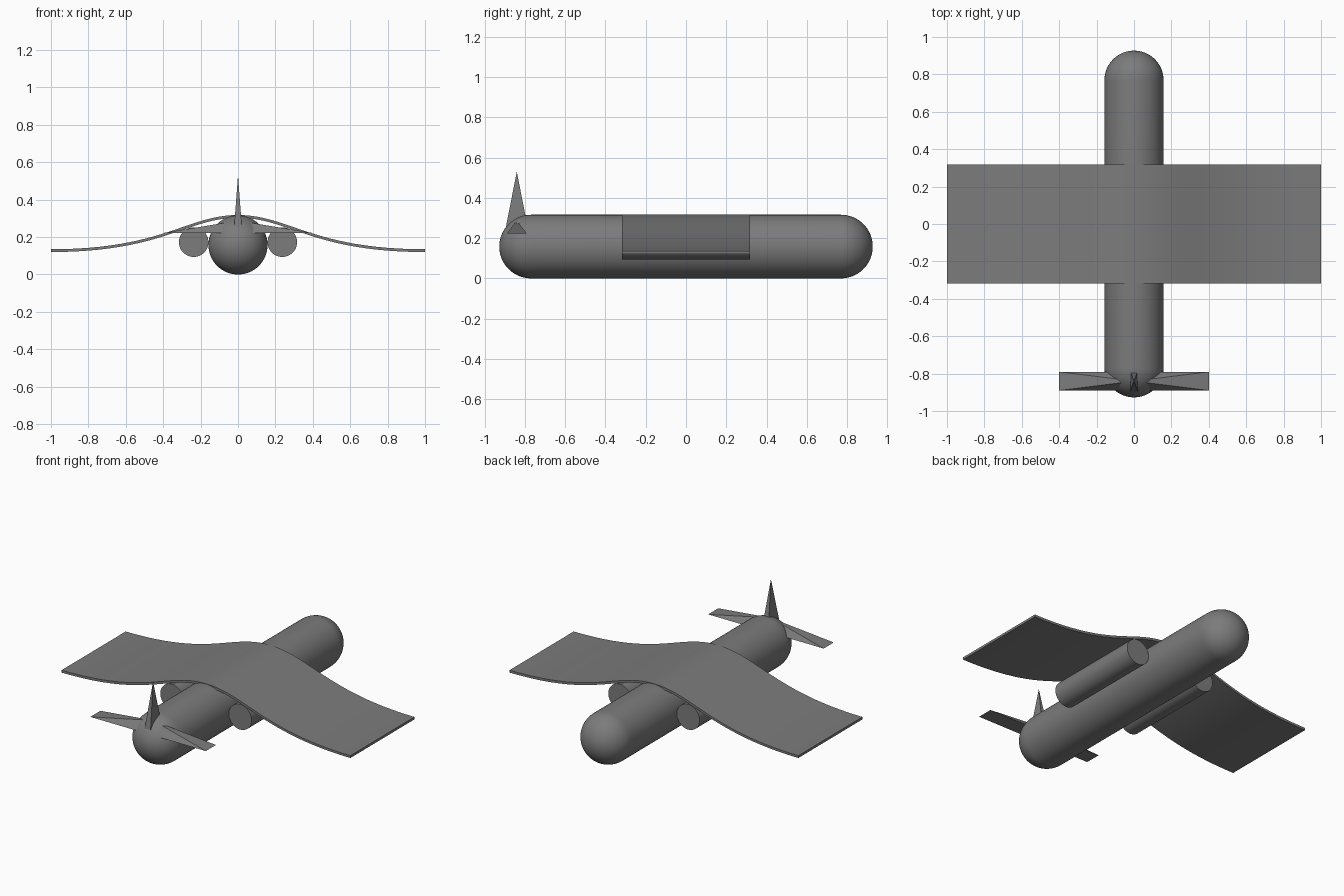
import bpy, bmesh, math
from mathutils import Vector

if "Cube" in bpy.data.objects:
    bpy.data.objects.remove(bpy.data.objects["Cube"])

grey = bpy.data.materials.new("mid_grey")
grey.diffuse_color = (0.2, 0.2, 0.2, 1)
grey.use_nodes = True
grey.node_tree.nodes["Principled BSDF"].inputs["Base Color"].default_value = grey.diffuse_color


def finish(bm, name, smooth=True):
    bmesh.ops.recalc_face_normals(bm, faces=bm.faces)
    mesh = bpy.data.meshes.new(name)
    bm.to_mesh(mesh)
    bm.free()
    mesh.materials.append(grey)
    ob = bpy.data.objects.new(name, mesh)
    bpy.context.collection.objects.link(ob)
    if smooth:
        bpy.ops.object.select_all(action='DESELECT')
        ob.select_set(True)
        bpy.context.view_layer.objects.active = ob
        bpy.ops.object.shade_smooth_by_angle(angle=math.radians(35))
    return ob


def pyramid(name, hx, hy, y, z0, z1):
    """Four-sided pyramid on a rectangular base."""
    bm = bmesh.new()
    base = [bm.verts.new((sx * hx, y + sy * hy, z0))
            for sx, sy in ((-1, -1), (1, -1), (1, 1), (-1, 1))]
    tip = bm.verts.new((0, y, z1))
    bm.faces.new(base)
    for i in range(4):
        bm.faces.new((base[i], base[(i + 1) % 4], tip))
    return finish(bm, name, smooth=False)


# Fuselage: capsule lathed around the y axis
R, HALF, N = 0.158, 0.927, 16
arc = [(math.sin(a) * R + HALF - R, math.cos(a) * R)
       for a in (math.pi / 2 * i / N for i in range(N + 1))]
profile = [(-y, r) for y, r in reversed(arc)] + arc
bm = bmesh.new()
pts = [bm.verts.new((0, y, R + r)) for y, r in profile]
edges = [bm.edges.new(pair) for pair in zip(pts, pts[1:])]
bmesh.ops.spin(bm, geom=pts + edges, cent=(0, 0, R), axis=(0, 1, 0),
               angle=2 * math.pi, steps=64, use_duplicate=False)
bmesh.ops.remove_doubles(bm, verts=bm.verts, dist=1e-5)
finish(bm, "fuselage")

# Wing: drooping S-curve on each side, extruded along y
P = [Vector(p) for p in ((0, 0.318), (0.27, 0.318), (0.4, 0.135), (1, 0.135))]
half = []
for i in range(25):
    t = i / 24
    half.append((1 - t) ** 3 * P[0] + 3 * t * (1 - t) ** 2 * P[1]
                + 3 * t * t * (1 - t) * P[2] + t ** 3 * P[3])
top = [(-p.x, p.y) for p in reversed(half[1:])] + [(p.x, p.y) for p in half]
bm = bmesh.new()
rows = [[bm.verts.new((x, y, z - d)) for x, z in top]
        for y, d in ((-0.317, 0), (0.317, 0), (0.317, 0.015), (-0.317, 0.015))]
for k in range(4):
    a, b = rows[k], rows[(k + 1) % 4]
    for i in range(len(top) - 1):
        bm.faces.new((a[i], a[i + 1], b[i + 1], b[i]))
for i in (0, -1):
    bm.faces.new([r[i] for r in rows])
finish(bm, "wing")

# Engines: long plain cylinders under the wing
for side, name in ((-1, "left_engine"), (1, "right_engine")):
    bm = bmesh.new()
    bmesh.ops.create_cone(bm, cap_ends=True, segments=48, radius1=0.079,
                          radius2=0.079, depth=0.634)
    for v in bm.verts:
        x, y, z = v.co
        v.co = (x + side * 0.237, z, y + 0.173)
    finish(bm, name)

# Tail: flat pyramid for the stabiliser, tall thin one for the fin
pyramid("tail_stabiliser", 0.4, 0.05, -0.84, 0.222, 0.288)
pyramid("tail_fin", 0.021, 0.055, -0.84, 0.25, 0.53)
